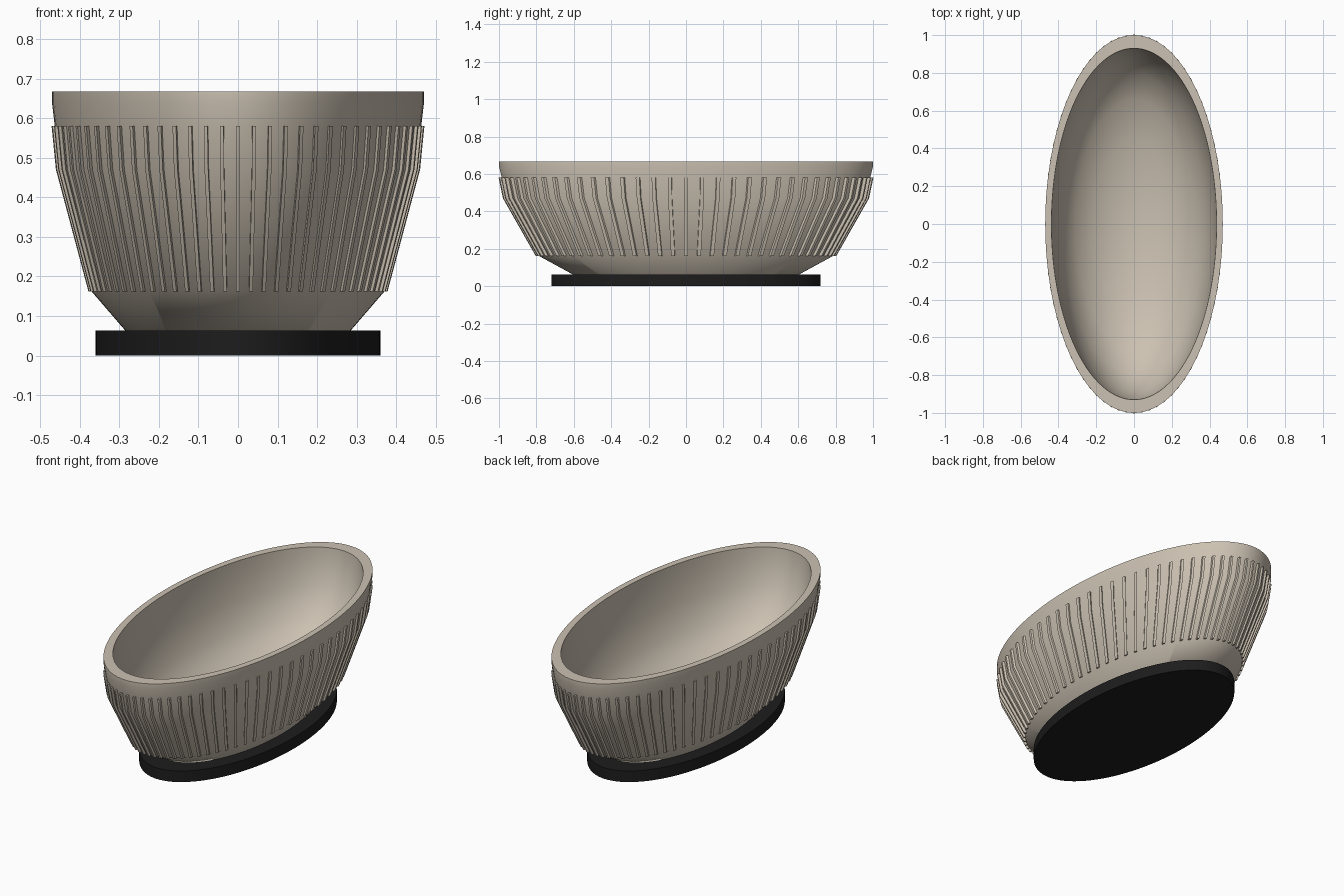
import bpy, bmesh, math

cube = bpy.data.objects.get("Cube")
if cube:
    bpy.data.objects.remove(cube, do_unlink=True)

WIDTH = 0.47          # x to y ratio of the oval bowl
RIBS = 72


def material(name, color):
    m = bpy.data.materials.new(name)
    m.use_nodes = True
    m.diffuse_color = color
    bsdf = next(n for n in m.node_tree.nodes if n.type == 'BSDF_PRINCIPLED')
    bsdf.inputs["Base Color"].default_value = color
    bsdf.inputs["Roughness"].default_value = 0.6
    return m


def finish(bm, name, mat, angle):
    bmesh.ops.recalc_face_normals(bm, faces=bm.faces)
    mesh = bpy.data.meshes.new(name)
    bm.to_mesh(mesh)
    bm.free()
    mesh.materials.append(mat)
    obj = bpy.data.objects.new(name, mesh)
    bpy.context.collection.objects.link(obj)
    bpy.ops.object.select_all(action='DESELECT')
    obj.select_set(True)
    bpy.context.view_layer.objects.active = obj
    bpy.ops.object.shade_smooth_by_angle(angle=math.radians(angle))
    return obj


def oval_lathe(name, profile, ratio, mat, angle=40, steps=144):
    """Revolve (radius, z) points that start and end on the axis, squeezed in x."""
    bm = bmesh.new()
    verts = [bm.verts.new((0, r, z)) for r, z in profile]
    edges = [bm.edges.new(pair) for pair in zip(verts, verts[1:])]
    bmesh.ops.spin(bm, geom=verts + edges, cent=(0, 0, 0), axis=(0, 0, 1),
                   angle=math.tau, steps=steps)
    bmesh.ops.remove_doubles(bm, verts=bm.verts, dist=0.0005)
    for v in bm.verts:
        v.co.x *= ratio
    return finish(bm, name, mat, angle)


def add_rib(bm, angle, path, half_width, height):
    """Thin raised bar that follows the bowl wall at one angle."""
    c, s = math.cos(angle), math.sin(angle)
    rings = []
    for r, z in path:
        ring = []
        for radius, side in ((r - 0.02, -1), (r + height, -1),
                             (r + height, 1), (r - 0.02, 1)):
            t = side * half_width
            ring.append(bm.verts.new(((radius * c - t * s) * WIDTH,
                                      radius * s + t * c, z)))
        rings.append(ring)
    for low, high in zip(rings, rings[1:]):
        for i in range(4):
            j = (i + 1) % 4
            bm.faces.new((low[i], low[j], high[j], high[i]))
    bm.faces.new(rings[0])
    bm.faces.new(rings[-1])


beige = material("warm beige", (0.60, 0.535, 0.445, 1))
black = material("soft black", (0.012, 0.012, 0.012, 1))

# Bowl: outer wall, rim, then the hollow inside
wall = [(0.787, 0.162), (0.962, 0.47), (0.985, 0.58)]
outer = [(0, 0.06), (0.60, 0.06)] + wall + [(1.0, 0.64), (1.0, 0.667)]
inner = [(0.93, 0.667), (0.925, 0.60), (0.89, 0.46), (0.80, 0.31),
         (0.66, 0.22), (0.45, 0.15), (0.22, 0.115), (0, 0.10)]
oval_lathe("bowl", outer + inner, WIDTH, beige)

# Ribs around the outside
bm = bmesh.new()
for i in range(RIBS):
    add_rib(bm, math.tau * i / RIBS, wall, 0.01, 0.017)
finish(bm, "wall_ribs", beige, 30)

# Oval foot
oval_lathe("base_plate", [(0, 0), (0.72, 0), (0.72, 0.063), (0, 0.063)],
           0.5, black)
